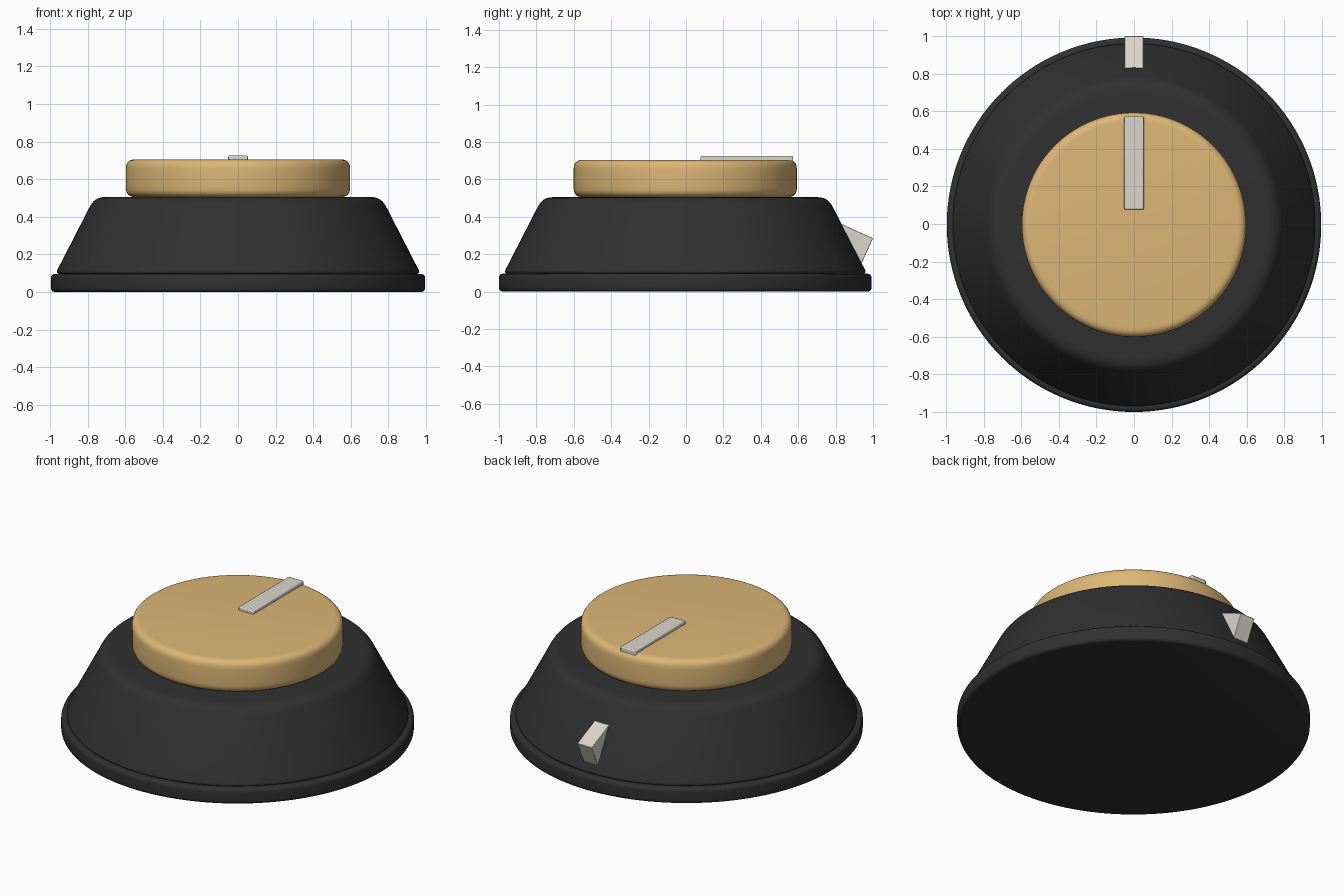
import bpy, math
from mathutils import Vector

cube = bpy.data.objects.get("Cube")
if cube:
    bpy.data.objects.remove(cube, do_unlink=True)

CENTRE_Y = -0.004
SEGMENTS = 128


def make_material(name, rgb):
    m = bpy.data.materials.new(name)
    m.use_nodes = True
    m.diffuse_color = (*rgb, 1)
    m.node_tree.nodes["Principled BSDF"].inputs["Base Color"].default_value = (*rgb, 1)
    return m


black = make_material("matte black", (0.03, 0.03, 0.03))
brass = make_material("warm brass", (0.72, 0.47, 0.18))
ivory = make_material("pale ivory", (0.70, 0.67, 0.61))


def finish(obj, name, mat):
    obj.name = obj.data.name = name
    obj.data.materials.append(mat)
    bpy.ops.object.select_all(action='DESELECT')
    obj.select_set(True)
    bpy.context.view_layer.objects.active = obj
    bpy.ops.object.shade_smooth_by_angle(angle=math.radians(35))
    return obj


def round_corners(points, steps=6):
    """Replace each (radius, z, rounding) corner by a short curve."""
    out = [Vector((0, points[0][1]))]
    corners = [Vector(p[:2]) for p in points]
    path = [out[0]] + corners + [Vector((0, points[-1][1]))]
    for i, corner in enumerate(corners, 1):
        size = points[i - 1][2]
        a = corner + (path[i - 1] - corner).normalized() * size
        b = corner + (path[i + 1] - corner).normalized() * size
        for k in range(steps + 1):
            t = k / steps
            out.append(a * (1 - t) ** 2 + corner * 2 * t * (1 - t) + b * t ** 2)
    return out + [path[-1]]


def lathe(name, points, mat):
    """Turn a rounded profile, listed bottom to top, about the vertical axis."""
    rings = round_corners(points)[1:-1]
    verts, faces = [], []
    for r, z in rings:
        for s in range(SEGMENTS):
            a = 2 * math.pi * s / SEGMENTS
            verts.append((r * math.cos(a), r * math.sin(a), z))
    for i in range(len(rings) - 1):
        for s in range(SEGMENTS):
            n = (s + 1) % SEGMENTS
            low, high = i * SEGMENTS, (i + 1) * SEGMENTS
            faces.append((low + s, low + n, high + n, high + s))
    last = (len(rings) - 1) * SEGMENTS
    faces.append(tuple(reversed(range(SEGMENTS))))
    faces.append(tuple(range(last, last + SEGMENTS)))
    mesh = bpy.data.meshes.new(name)
    mesh.from_pydata(verts, [], faces)
    obj = bpy.data.objects.new(name, mesh)
    bpy.context.collection.objects.link(obj)
    obj.location.y = CENTRE_Y
    return finish(obj, name, mat)


def block(name, size, location, tilt, bevel, mat):
    bpy.ops.mesh.primitive_cube_add(size=1, location=location, rotation=(tilt, 0, 0))
    obj = bpy.context.object
    obj.scale = size
    bpy.ops.object.transform_apply(location=False, rotation=False, scale=True)
    mod = obj.modifiers.new("soft edges", 'BEVEL')
    mod.width, mod.segments = bevel, 2
    return finish(obj, name, mat)


# Flange, tapered skirt and cap
lathe("base_flange", [(0.996, 0, 0.025), (0.996, 0.096, 0.025)], black)
lathe("tapered_skirt", [(0.972, 0.096, 0.025), (0.762, 0.505, 0.055)], black)
lathe("knob_cap", [(0.597, 0.505, 0.05), (0.597, 0.705, 0.05)], brass)

# Pointer bar lying on the cap
block("pointer_bar", (0.104, 0.496, 0.04), (0, 0.325, 0.705), 0, 0.006, ivory)

# Tilted index marker, set into the back of the skirt
tilt = math.radians(-24.5)
length, height = 0.26, 0.19
outward = Vector((0, math.cos(tilt), math.sin(tilt)))
upward = Vector((0, -math.sin(tilt), math.cos(tilt)))
tip = Vector((0, 1.0, 0.285))
block("index_marker", (0.1, length, height),
      tip - outward * length / 2 - upward * height / 2, tilt, 0.003, ivory)
